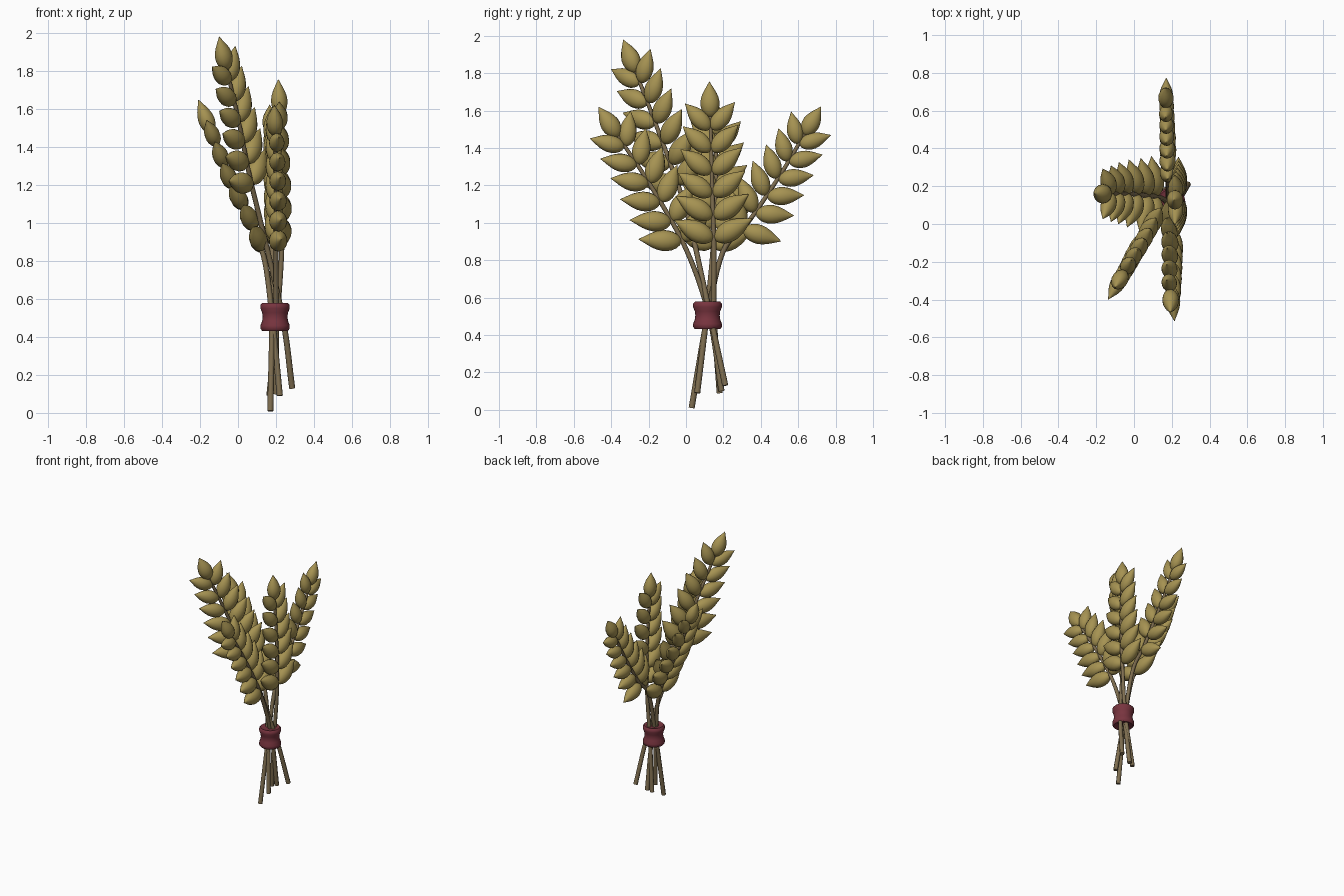
import bpy, bmesh, math
from mathutils import Vector, Matrix

if "Cube" in bpy.data.objects:
    bpy.data.objects.remove(bpy.data.objects["Cube"])


def material(name, rgb):
    m = bpy.data.materials.new(name)
    m.diffuse_color = (*rgb, 1)
    m.use_nodes = True
    m.node_tree.nodes["Principled BSDF"].inputs["Base Color"].default_value = m.diffuse_color
    return m


GOLD = material("wheat gold", (0.38, 0.29, 0.085))
STRAW = material("straw brown", (0.21, 0.155, 0.08))
RED = material("dark red", (0.19, 0.035, 0.05))


def finish(name, bm, mat):
    bmesh.ops.recalc_face_normals(bm, faces=bm.faces)
    me = bpy.data.meshes.new(name)
    bm.to_mesh(me)
    bm.free()
    me.materials.append(mat)
    ob = bpy.data.objects.new(name, me)
    bpy.context.collection.objects.link(ob)
    bpy.context.view_layer.objects.active = ob
    ob.select_set(True)
    bpy.ops.object.shade_smooth_by_angle(angle=math.radians(50))
    ob.select_set(False)


def skin(bm, rings):
    """Join equal rings of points into a closed tube."""
    vs = [[bm.verts.new(p) for p in r] for r in rings]
    n = len(vs[0])
    for a, b in zip(vs, vs[1:]):
        for i in range(n):
            j = (i + 1) % n
            bm.faces.new((a[i], a[j], b[j], b[i]))
    bm.faces.new(vs[0][::-1])
    bm.faces.new(vs[-1])


def smooth_path(pts, n=8):
    """Catmull-Rom samples through the points."""
    p = [Vector(q) for q in pts]
    p = [2 * p[0] - p[1]] + p + [2 * p[-1] - p[-2]]
    out = []
    for i in range(1, len(p) - 2):
        a, b, c, d = p[i - 1:i + 3]
        for k in range(n):
            t = k / n
            out.append(0.5 * (2 * b + (c - a) * t + (2 * a - 5 * b + 4 * c - d) * t * t
                              + (3 * b - a - 3 * c + d) * t ** 3))
    return out + [p[-2]]


def point_from_end(path, dist):
    """Point and direction at a distance back from the path end."""
    for b, a in zip(path[::-1], path[-2::-1]):
        step = (b - a).length
        if dist <= step:
            return b + (a - b) * (dist / step), (b - a).normalized()
        dist -= step
    return path[0], (path[1] - path[0]).normalized()


# grain outline: fraction of length, fraction of half width
GRAIN = [(0, .12), (.03, .38), (.1, .66), (.2, .88), (.32, .99), (.44, 1), (.56, .9),
         (.68, .72), (.79, .49), (.88, .28), (.95, .13), (1, .02)]


def grain(bm, base, direction, side, length, width):
    d = direction.normalized()
    x = (side - d * side.dot(d)).normalized()
    y = d.cross(x)
    skin(bm, [[base + d * (t * length)
               + x * (math.cos(a) * r * width / 2) + y * (math.sin(a) * r * width * 0.43)
               for a in (k * math.tau / 14 for k in range(14))] for t, r in GRAIN])


def wheat(name, pts, spread, size=1.0):
    path = smooth_path(pts)
    # stalk, thinning toward the tip
    bm = bmesh.new()
    rings = []
    for i, p in enumerate(path):
        t = (path[min(i + 1, len(path) - 1)] - path[max(i - 1, 0)]).normalized()
        x = Vector((1, 0, 0))
        x = (x - t * x.dot(t)).normalized()
        y = t.cross(x)
        r = 0.016 - 0.006 * i / (len(path) - 1)
        rings.append([p + (x * math.cos(k * math.tau / 8) + y * math.sin(k * math.tau / 8)) * r
                      for k in range(8)])
    skin(bm, rings)
    finish(name + "_stalk", bm, STRAW)
    # ear: one end grain and six spreading pairs
    bm = bmesh.new()
    s0 = Vector(spread)
    p, t = point_from_end(path, 0.005)
    grain(bm, p, t, s0, 0.19 * size, 0.102 * size)
    for i in range(6):
        f = i / 5
        p, t = point_from_end(path, (0.07 + 0.118 * i) * size)
        s = (s0 - t * s0.dot(t)).normalized()
        ang = math.radians(42 + 20 * f)
        for sign in (-1, 1):
            d = t * math.cos(ang) + s * (sign * math.sin(ang))
            grain(bm, p + s * (sign * 0.006), d, t,
                  (0.19 + 0.04 * f) * size, (0.094 + 0.018 * f) * size)
    finish(name + "_ear", bm, GOLD)


# five wheat stems: path points, spread direction of the grains, size
wheat("tall_wheat", [(.285, .21, .13), (.235, .13, .5), (.12, .02, 1.0), (.06, -.06, 1.25),
                     (0, -.17, 1.55), (-.06, -.27, 1.81)], (.5, .85, 0))
wheat("front_wheat", [(.2, .19, .1), (.2, .125, .5), (.2, 0, .86), (.2, -.19, 1.2),
                      (.195, -.365, 1.465)], (-.12, 1, 0))
wheat("right_wheat", [(.165, .18, .09), (.205, .15, .5), (.23, .15, .85), (.235, .14, 1.2),
                      (.22, .13, 1.57)], (0, 1, 0))
wheat("back_wheat", [(.17, .03, .01), (.18, .115, .5), (.18, .2, .85), (.18, .33, 1.0),
                     (.175, .5, 1.25), (.17, .635, 1.475)], (0, 1, 0), 0.92)
wheat("left_wheat", [(.22, .06, .09), (.18, .11, .5), (.14, .14, .8), (.07, .15, 1.0),
                     (-.03, .16, 1.2), (-.14, .16, 1.475)], (0, 1, 0))

# tie band with a pinched waist
bm = bmesh.new()
profile = [(-.068, .05), (-.073, .068), (-.062, .077), (-.045, .077), (-.022, .068), (0, .065),
           (.022, .068), (.045, .077), (.062, .077), (.073, .068), (.068, .05)]
skin(bm, [[Vector((.195 + r * math.cos(a), .115 + r * math.sin(a), .505 + z))
           for a in (k * math.tau / 28 for k in range(28))] for z, r in profile])
finish("tie_band", bm, RED)
